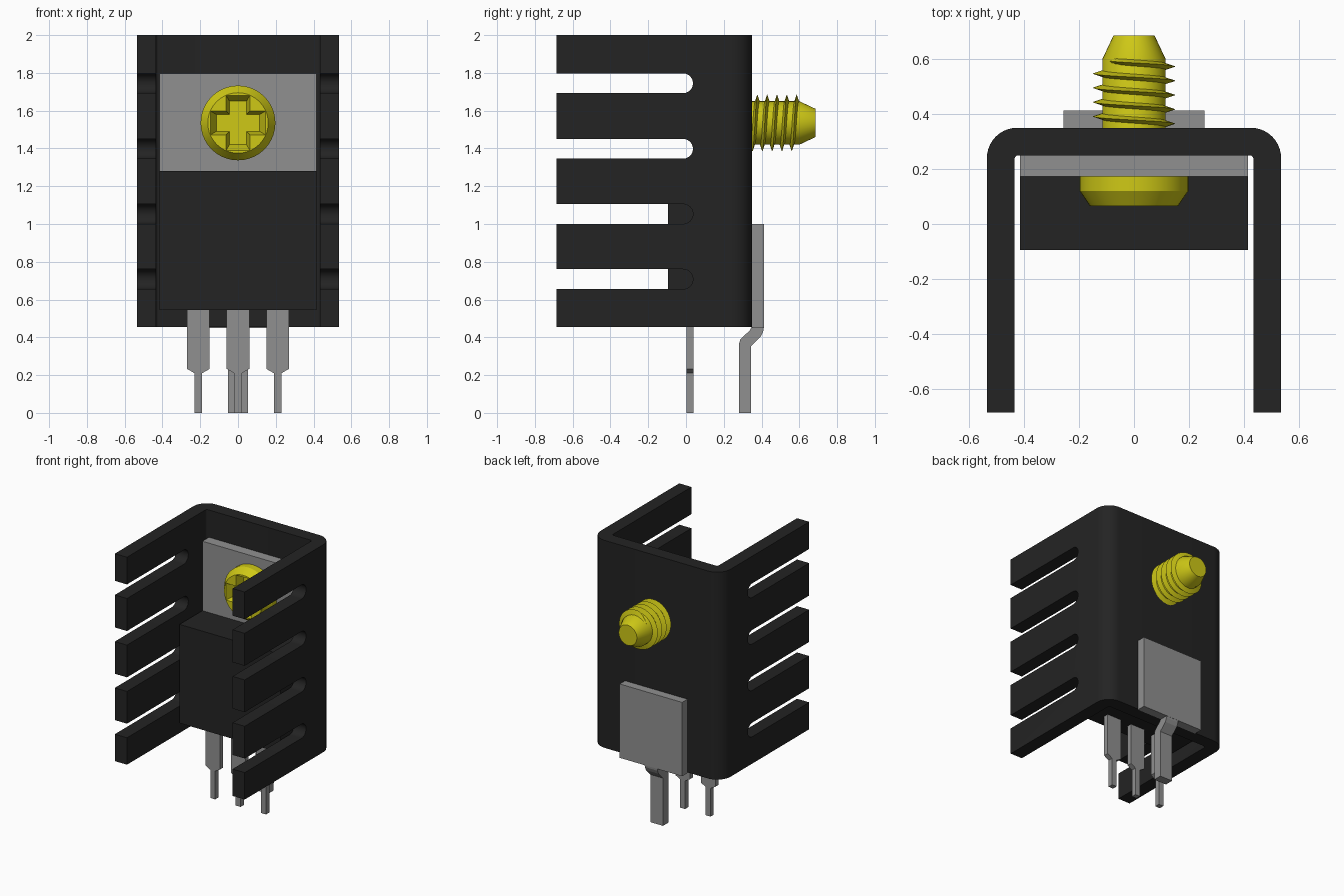
import bpy, bmesh, math

cube = bpy.data.objects.get("Cube")
if cube:
    bpy.data.objects.remove(cube, do_unlink=True)


def material(name, rgb, rough=0.5):
    m = bpy.data.materials.new(name)
    m.use_nodes = True
    m.diffuse_color = (*rgb, 1)
    bsdf = m.node_tree.nodes["Principled BSDF"]
    bsdf.inputs["Base Color"].default_value = (*rgb, 1)
    bsdf.inputs["Roughness"].default_value = rough
    return m


BLACK = material("black", (0.017, 0.017, 0.017))
GREY = material("grey metal", (0.28, 0.28, 0.28))
YELLOW = material("yellow", (0.62, 0.58, 0.008))


def finish(name, bm, mat):
    bmesh.ops.recalc_face_normals(bm, faces=bm.faces)
    me = bpy.data.meshes.new(name)
    bm.to_mesh(me)
    bm.free()
    ob = bpy.data.objects.new(name, me)
    bpy.context.collection.objects.link(ob)
    me.materials.append(mat)
    return ob


def activate(ob):
    bpy.ops.object.select_all(action='DESELECT')
    ob.select_set(True)
    bpy.context.view_layer.objects.active = ob


def smooth(ob):
    activate(ob)
    bpy.ops.object.shade_smooth_by_angle(angle=math.radians(30))


# Place a 2D profile point at distance t along the extrusion axis
PLACE = {
    'x': lambda p, q, t: (t, p, q),
    'y': lambda p, q, t: (p, t, q),
    'z': lambda p, q, t: (p, q, t),
}


def add_prism(bm, pts, axis, a, b, end_pts=None):
    place = PLACE[axis]
    lo = [bm.verts.new(place(p, q, a)) for p, q in pts]
    hi = [bm.verts.new(place(p, q, b)) for p, q in (end_pts or pts)]
    bm.faces.new(lo)
    bm.faces.new(hi)
    n = len(pts)
    for i in range(n):
        j = (i + 1) % n
        bm.faces.new((lo[i], lo[j], hi[j], hi[i]))


def prism(name, pts, axis, a, b, mat, end_pts=None):
    bm = bmesh.new()
    add_prism(bm, pts, axis, a, b, end_pts)
    return finish(name, bm, mat)


def rect(x0, x1, y0, y1):
    return [(x0, y0), (x1, y0), (x1, y1), (x0, y1)]


def arc(cx, cy, r, a0, a1, n):
    return [(cx + r * math.cos(math.radians(a0 + (a1 - a0) * i / n)),
             cy + r * math.sin(math.radians(a0 + (a1 - a0) * i / n))) for i in range(n + 1)]


def cut(ob, cutter):
    mod = ob.modifiers.new("cut", 'BOOLEAN')
    mod.operation = 'DIFFERENCE'
    mod.solver = 'EXACT'
    mod.object = cutter
    activate(ob)
    bpy.ops.object.modifier_apply(modifier=mod.name)
    bpy.data.objects.remove(cutter, do_unlink=True)


def lathe(name, profile, z, mat, sides=40):
    # profile is (radius, y), turned round the y axis at height z
    bm = bmesh.new()
    rings = []
    for r, y in profile:
        rings.append([bm.verts.new((r * math.cos(math.tau * i / sides), y,
                                    z + r * math.sin(math.tau * i / sides))) for i in range(sides)])
    for a, b in zip(rings, rings[1:]):
        for i in range(sides):
            j = (i + 1) % sides
            bm.faces.new((a[i], a[j], b[j], b[i]))
    bm.faces.new(rings[0])
    bm.faces.new(rings[-1])
    return finish(name, bm, mat)


# Heat sink: a U channel with slotted side walls
half = [(0.435, -0.685), (0.535, -0.685)] + arc(0.425, 0.24, 0.11, 0, 90, 10)
inner = arc(0.42, 0.235, 0.015, 90, 0, 4)
outline = half + [(-x, y) for x, y in reversed(half)] \
    + [(-x, y) for x, y in reversed(inner)] + inner
sink = prism("heat_sink", outline, 'z', 0.455, 2.0, BLACK)
bm = bmesh.new()
R = 0.0525
for zc in (0.708, 1.053, 1.398, 1.745):
    slot = [(-0.8, zc - R)] + arc(0.037 - R, zc, R, -90, 90, 12) + [(-0.8, zc + R)]
    add_prism(bm, slot, 'x', -0.7, 0.7)
cut(sink, finish("slot_cutter", bm, BLACK))
smooth(sink)

# Transistor body, mounting tab and three stepped leads
prism("transistor_body", rect(-0.415, 0.415, 0.545, 1.28), 'y', -0.095, 0.249, BLACK)
prism("mounting_tab", rect(-0.415, 0.415, 1.2, 1.797), 'y', 0.173, 0.25, GREY)
for side, xc in (("right", -0.21), ("middle", 0.0), ("left", 0.21)):
    pts = [(-0.02, 0), (0.02, 0), (0.02, 0.21), (0.06, 0.233), (0.06, 0.58),
           (-0.06, 0.58), (-0.06, 0.233), (-0.02, 0.21)]
    prism(side + "_lead", [(xc + x, z) for x, z in pts], 'y', 0.002, 0.04, GREY)

# Solder plate on the back with its cranked pin
prism("back_plate", rect(-0.257, 0.257, 0.45, 1.0), 'y', 0.349, 0.413, GREY)
pin = [(0.35, 0.46), (0.413, 0.46), (0.41, 0.435), (0.398, 0.408), (0.345, 0.355), (0.345, 0),
       (0.28, 0), (0.28, 0.365), (0.288, 0.39), (0.338, 0.437)]
prism("back_pin", pin, 'x', -0.052, 0.052, GREY)

# Screw head with a tapered cross recess
ZS = 1.535


def cross(a, w):
    pts = [(a, -w), (a, w), (w, w), (w, a), (-w, a), (-w, w),
           (-a, w), (-a, -w), (-w, -w), (-w, -a), (w, -a), (w, -w)]
    return [(x, ZS + z) for x, z in pts]


head = lathe("screw_head", [(0.16, 0.065), (0.198, 0.12), (0.198, 0.174)], ZS, YELLOW)
cut(head, prism("recess_cutter", cross(0.155, 0.068), 'y', 0.045, 0.13, YELLOW, cross(0.115, 0.045)))
smooth(head)

# Screw shank with a tapered tip
smooth(lathe("screw_shank", [(0.115, 0.172), (0.115, 0.60), (0.075, 0.685)], ZS, YELLOW))

# Helical thread with a triangular section
bm = bmesh.new()
PITCH, START, END, STEPS = 0.052, -0.5, 4.4, 40
count = int((END - START) * STEPS)
rows = []
for i in range(count + 1):
    turn = START + i / STEPS
    a = math.tau * turn
    y = 0.365 + PITCH * turn
    fade = min(1.0, i / 5, (count - i) / 5)
    row = []
    for r, dy in ((0.11, -0.013), (0.112 + 0.038 * fade, 0.0), (0.11, 0.013)):
        row.append(bm.verts.new((r * math.cos(a), y + dy, ZS + r * math.sin(a))))
    rows.append(row)
for p, q in zip(rows, rows[1:]):
    for k in range(3):
        m = (k + 1) % 3
        bm.faces.new((p[k], p[m], q[m], q[k]))
bm.faces.new(rows[0])
bm.faces.new(rows[-1])
smooth(finish("screw_thread", bm, YELLOW))
